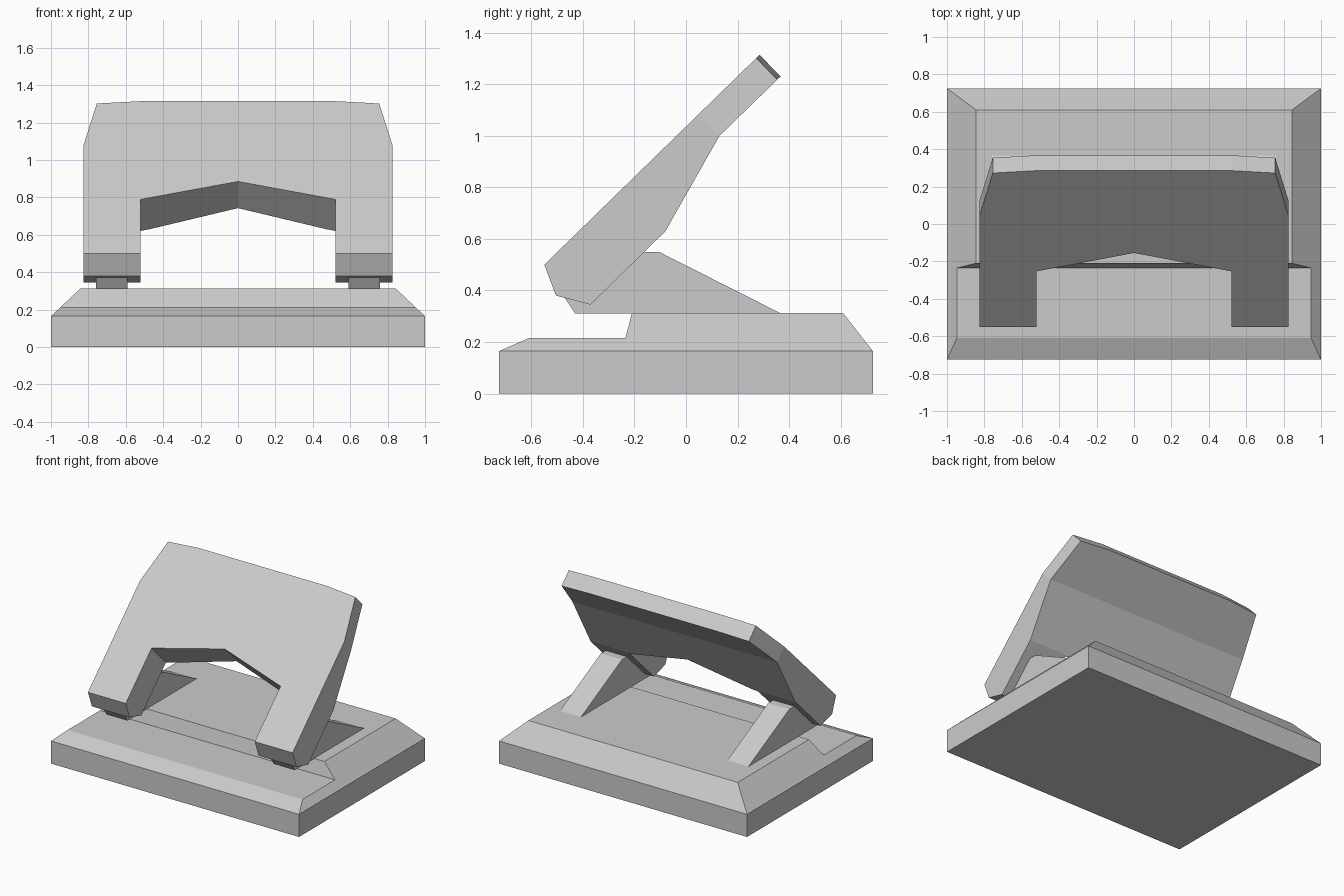
import bpy
import bmesh
from mathutils import Vector

if "Cube" in bpy.data.objects:
    bpy.data.objects.remove(bpy.data.objects["Cube"], do_unlink=True)

grey = bpy.data.materials.new("light_grey")
grey.use_nodes = True
grey.diffuse_color = (0.6, 0.6, 0.6, 1)
grey.node_tree.nodes["Principled BSDF"].inputs["Base Color"].default_value = (0.6, 0.6, 0.6, 1)


def loft(name, ring_a, ring_b):
    """Solid between two matching rings of points."""
    bm = bmesh.new()
    a = [bm.verts.new(p) for p in ring_a]
    b = [bm.verts.new(p) for p in ring_b]
    bm.faces.new(a)
    bm.faces.new(b[::-1])
    for i in range(len(a)):
        j = (i + 1) % len(a)
        bm.faces.new((a[j], a[i], b[i], b[j]))
    bmesh.ops.recalc_face_normals(bm, faces=bm.faces)
    mesh = bpy.data.meshes.new(name)
    bm.to_mesh(mesh)
    bm.free()
    mesh.materials.append(grey)
    obj = bpy.data.objects.new(name, mesh)
    bpy.context.collection.objects.link(obj)
    return obj


def side_profile(name, profile, left, right):
    """Extrude a (y, z) profile across x; left and right give x for a height."""
    return loft(name,
                [(left(z), y, z) for y, z in profile],
                [(right(z), y, z) for y, z in profile])


# Base: straight plinth with a stepped deck whose sides slope inward
RIM = 0.165
side_profile("base_plinth",
             [(-0.725, 0), (0.725, 0), (0.725, RIM), (-0.725, RIM)],
             lambda z: 1, lambda z: -1)
side_profile("base_deck",
             [(-0.725, RIM), (0.725, RIM), (0.61, 0.312), (-0.21, 0.312),
              (-0.235, 0.215), (-0.61, 0.215)],
             lambda z: 1 - (z - RIM) * 1.06, lambda z: (z - RIM) * 1.06 - 1)

# Wedge brackets that carry the tilted plate
bracket = [(-0.43, 0.31), (0.37, 0.31), (-0.105, 0.55), (-0.35, 0.55), (-0.48, 0.385)]
for side, s in (("left", 1), ("right", -1)):
    side_profile(side + "_bracket", bracket,
                 lambda z: 0.76 * s, lambda z: 0.59 * s)

# Tilted plate: side profile trimmed by an outline square to its front face
plate = side_profile("tilted_plate",
                     [(-0.55, 0.50), (0.38, 1.407), (0.462, 1.323), (0.13, 1.0),
                      (-0.08, 0.63), (-0.37, 0.345), (-0.505, 0.38)],
                     lambda z: 0.825, lambda z: -0.825)
start = Vector((0, -0.55, 0.50))
along = Vector((0, 0.716, 0.698))
across = Vector((0, 0.698, -0.716))
half = [(0.52, 0.415), (0.52, -0.3), (0.825, -0.3), (0.825, 0.834),
        (0.755, 1.149), (0.52, 1.167)]
outline = [(0, 0.552)] + half + [(-x, s) for x, s in reversed(half)]


def outline_ring(depth):
    return [start + Vector((x, 0, 0)) + along * s + across * depth for x, s in outline]


trimmer = loft("plate_trimmer", outline_ring(-0.2), outline_ring(0.5))
trimmer.hide_render = True
mod = plate.modifiers.new("trim", 'BOOLEAN')
mod.operation = 'INTERSECT'
mod.solver = 'EXACT'
mod.object = trimmer
bpy.context.view_layer.update()
trimmed = bpy.data.meshes.new_from_object(
    plate.evaluated_get(bpy.context.evaluated_depsgraph_get()))
plate.modifiers.clear()
plate.data = trimmed
trimmed.materials.clear()
trimmed.materials.append(grey)
for face in trimmed.polygons:
    face.material_index = 0
bpy.data.objects.remove(trimmer, do_unlink=True)
